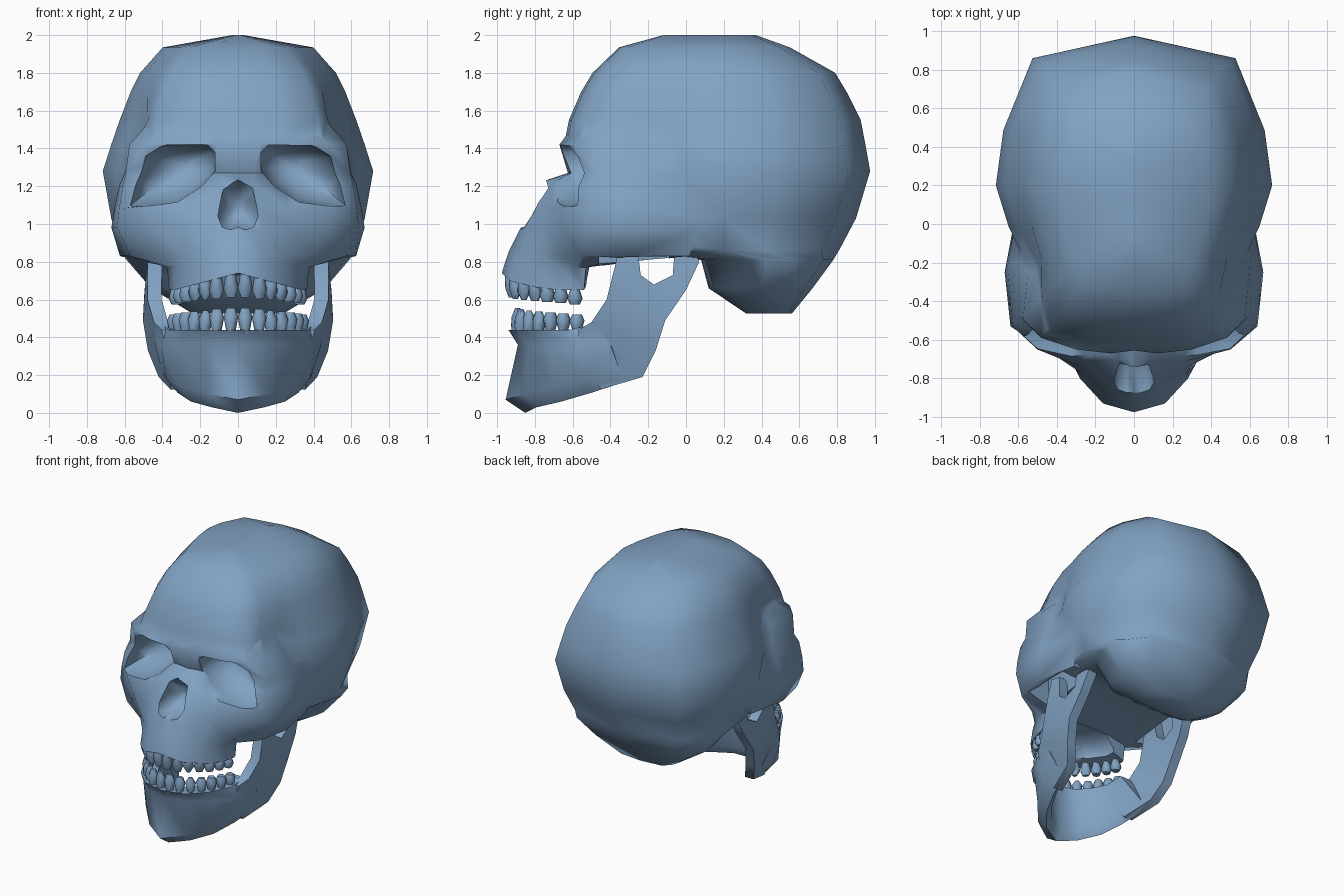
import bpy, bmesh, math
from mathutils import Vector

if "Cube" in bpy.data.objects:
    bpy.data.objects.remove(bpy.data.objects["Cube"])

bone = bpy.data.materials.new("blue_bone")
bone.diffuse_color = (.22, .36, .54, 1)
bone.use_nodes = True
bone.node_tree.nodes["Principled BSDF"].inputs["Base Color"].default_value = bone.diffuse_color


def loft(bm, rings):
    """Closed rings joined by quads, capped at both ends."""
    vs = [[bm.verts.new(p) for p in r] for r in rings]
    n = len(rings[0])
    for a, b in zip(vs, vs[1:]):
        for i in range(n):
            j = (i + 1) % n
            bm.faces.new((a[i], a[j], b[j], b[i]))
    bm.faces.new(vs[0])
    bm.faces.new(vs[-1])


def finish(bm, name):
    bmesh.ops.recalc_face_normals(bm, faces=bm.faces)
    me = bpy.data.meshes.new(name)
    bm.to_mesh(me)
    bm.free()
    me.materials.append(bone)
    ob = bpy.data.objects.new(name, me)
    bpy.context.collection.objects.link(ob)
    return ob


def solid(name, rings):
    bm = bmesh.new()
    loft(bm, rings)
    bmesh.ops.recalc_face_normals(bm, faces=bm.faces)
    bmesh.ops.triangulate(bm, faces=[f for f in bm.faces if len(f.verts) > 4])
    return finish(bm, name)


def boolean(target, tool, op):
    m = target.modifiers.new(op, 'BOOLEAN')
    m.operation, m.object, m.solver = op, tool, 'EXACT'
    bpy.context.view_layer.objects.active = target
    bpy.ops.object.modifier_apply(modifier=m.name)
    bpy.data.objects.remove(tool)


def smooth(ob, deg):
    bpy.ops.object.select_all(action='DESELECT')
    ob.select_set(True)
    bpy.context.view_layer.objects.active = ob
    bpy.ops.object.shade_smooth_by_angle(angle=math.radians(deg))


def mirrored(half):
    return half + [(-x, y, z) for x, y, z in reversed(half) if abs(x) > 1e-4]


def interp(table, v):
    if v <= table[0][0]:
        return table[0][1]
    for (a, p), (b, q) in zip(table, table[1:]):
        if v <= b:
            return p + (q - p) * (v - a) / (b - a)
    return table[-1][1]


# Cranium: a half outline scaled per level (z, front y, back y, half width)
outline = [(0, -1), (.36, -.985), (.70, -.91), (.85, -.73), (.93, -.5), (.97, -.27),
           (1, 0), (.94, .37), (.73, .85), (0, 1)]
levels = [(2.0, -.12, .37, .03), (1.935, -.355, .55, .40), (1.80, -.495, .79, .52),
          (1.70, -.555, .85, .57), (1.55, -.62, .925, .63), (1.42, -.645, .95, .675),
          (1.28, -.60, .975, .72), (1.03, -.55, .90, .675), (.86, -.50, .81, .62),
          (.81, .08, .78, .59), (.66, .12, .67, .46), (.525, .32, .56, .24)]
rings = []
for z, yf, yb, w in levels:
    yw, half = max(.2, (yf + yb) / 2), []
    for u, v in outline:
        x, y = u * w, yw + v * ((yw - yf) if v < 0 else (yb - yw))
        # temple hollow, fading into a narrower forehead
        x *= 1 - (.17 if z < 1.65 else .10) * math.exp(-((y + .24) / .24) ** 2)
        half.append((x, y, z))
    rings.append(mirrored(half))
skull = solid("skull", rings)

# Face: front z, side z, then outline from midline to side
rows = [
    (1.62, 1.60, (0, -.53), (.12, -.53), (.28, -.50), (.38, -.42), (.42, -.34), (.42, -.22)),
    (1.42, 1.42, (0, -.655), (.12, -.67), (.30, -.65), (.48, -.59), (.575, -.49), (.55, -.25)),
    (1.27, 1.27, (0, -.625), (.09, -.61), (.30, -.60), (.47, -.57), (.595, -.48), (.60, -.20)),
    (1.23, 1.20, (0, -.745), (.08, -.70), (.25, -.655), (.47, -.62), (.61, -.52), (.63, -.20)),
    (1.08, 1.08, (0, -.81), (.115, -.795), (.27, -.71), (.50, -.65), (.63, -.53), (.655, -.22)),
    (.97, .98, (0, -.88), (.125, -.855), (.28, -.74), (.45, -.655), (.64, -.53), (.67, -.25)),
    (.85, .83, (0, -.94), (.14, -.89), (.26, -.78), (.38, -.665), (.57, -.55), (.625, -.30)),
    (.80, .77, (0, -.957), (.15, -.91), (.27, -.79), (.34, -.67), (.375, -.58), (.36, -.53)),
    (.74, .65, (0, -.975), (.16, -.93), (.28, -.80), (.34, -.67), (.365, -.57), (.355, -.54))]
rings = []
for k, (zf, zs, *pts) in enumerate(rows):
    lx, ly = pts[-1]
    pts.append((lx - .06, ly + .32) if k < 7 else (lx * .5, ly + .02))
    rings.append(mirrored([(x, y, zf + (zs - zf) * min(1, x / .34)) for x, y in pts]))
boolean(skull, solid("face", rings), 'UNION')


def tapered(outline, centre, steps):
    """Front-view outline lofted along y, shrinking towards a centre."""
    cx, cz = centre
    return solid("cutter", [[(cx + (x - cx) * s, y, cz + (z - cz) * s) for x, z in outline]
                            for y, s in steps])


# Eye sockets and the hollows behind the cheek arches
socket = [(.12, 1.38), (.16, 1.42), (.40, 1.415), (.50, 1.36), (.55, 1.22), (.58, 1.09),
          (.46, 1.095), (.32, 1.115), (.19, 1.20), (.12, 1.28)]
for s in (1, -1):
    boolean(skull, tapered([(x * s, z) for x, z in socket], (.29 * s, 1.32),
                           [(-1.1, 1.01), (-.60, .99), (-.50, .87), (-.42, .6), (-.38, .2)]),
            'DIFFERENCE')
    pocket = [[(x * s, y, z) for x, y in ((a, c), (b, c), (b, d), (a, d))]
              for z, a, b, c, d in ((.4, .38, .58, -.47, -.08), (.86, .40, .58, -.46, -.09),
                                    (1.04, .47, .56, -.38, -.16))]
    boolean(skull, solid("cutter", pocket), 'DIFFERENCE')

# Nose opening
nose = mirrored([(0, 0, 1.24), (.08, 0, 1.195), (.10, 0, 1.10), (.11, 0, 1.04),
                 (.085, 0, .98), (.04, 0, .967), (0, 0, .98)])
boolean(skull, tapered([(x, z) for x, y, z in nose], (0, 1.09),
                       [(-1.1, 1), (-.73, .96), (-.64, .3)]), 'DIFFERENCE')

# Palate hollow
arch = mirrored([(0, -.86, 0), (.11, -.82, 0), (.19, -.73, 0), (.25, -.60, 0), (.26, -.42, 0)])
boolean(skull, solid("cutter", [[(x * s, y, z) for x, y, _ in arch]
                                for z, s in ((.5, 1), (.70, 1), (.78, .7))]), 'DIFFERENCE')
smooth(skull, 57)

# Lower jaw body: four outer points per station, plus the inward direction
stations = [
    ((0, 1), (0, -.94, .44), (0, -.89, .36), (0, -.955, .07), (0, -.85, .0)),
    ((-.4, .9), (.17, -.90, .44), (.17, -.835, .36), (.16, -.86, .10), (.14, -.79, .03)),
    ((-.8, .6), (.29, -.78, .44), (.31, -.72, .35), (.31, -.69, .14), (.25, -.66, .06)),
    ((-1, .15), (.37, -.62, .44), (.405, -.57, .34), (.38, -.53, .18), (.32, -.50, .107)),
    ((-1, 0), (.40, -.48, .47), (.44, -.40, .36), (.40, -.35, .22), (.37, -.32, .165))]
rings = []
for (dx, dy), *p in stations:
    top, low = p[0], p[3]
    p += [(low[0] + dx * .04, low[1] + dy * .04, low[2] + .06),
          (top[0] + dx * .12, top[1] + dy * .12, top[2])]
    rings.append(p)
left = [[(-x, y, z) for x, y, z in r] for r in rings[:0:-1]]
jaw = solid("lower_jaw", left + rings)

# Jaw branches with the notch between the two upper prongs
branch = [(-.57, .44), (-.50, .48), (-.42, .60), (-.37, .80), (-.35, .92), (-.26, .90), (-.24, .73),
          (-.17, .68), (-.07, .73), (-.06, .87), (.04, .87), (.07, .80), (0, .65), (-.11, .49),
          (-.16, .33), (-.23, .19), (-.45, .125), (-.57, .28)]
width = [(.12, .39), (.19, .42), (.35, .485), (.5, .505), (.65, .495), (.92, .465)]
for s in (1, -1):
    outer = [(s * (interp(width, z) - .48 * max(0, -.38 - y)), y, z) for y, z in branch]
    inner = [(x - s * .075, y, z) for x, y, z in outer]
    boolean(jaw, solid("branch", [outer, inner]), 'UNION')
smooth(jaw, 55)


# Teeth: seven per side, spaced along each dental arch
def teeth(name, path, root, tip):
    bm = bmesh.new()
    pts = [Vector(p) for p in path]
    lens = [(b - a).length for a, b in zip(pts, pts[1:])]
    step = sum(lens) / 7
    for i in range(7):
        d, k = (i + .5) * step, 0
        while d > lens[k]:
            d -= lens[k]
            k += 1
        u = (pts[k + 1] - pts[k]).normalized()
        c, v, t = pts[k] + u * d, Vector((-u.y, u.x)), i / 6
        z0, z1 = (r[0] + (r[1] - r[0]) * t for r in (root, tip))
        molar = i > 3
        tip_w, tip_d = (.65, .65) if molar else (.35, .3) if i == 2 else (.6, .3)
        prof = [(0, .55, .7), (.3, .75, .85), (.65, 1, 1 if molar else .75), (1, tip_w, tip_d)]
        for s in (1, -1):
            rings = []
            for f, a, b in prof:
                ring = []
                for j in range(8):
                    w = math.tau * (j + .5) / 8
                    q = c + u * (math.cos(w) * a * step * .52) + v * (math.sin(w) * b * .042)
                    ring.append((s * q.x, q.y, z0 + (z1 - z0) * f))
                rings.append(ring)
            loft(bm, rings)
    smooth(finish(bm, name), 50)


teeth("upper_teeth", [(0, -.935), (.14, -.895), (.25, -.775), (.31, -.65), (.335, -.55)],
      (.75, .66), (.61, .575))
teeth("lower_teeth", [(0, -.90), (.13, -.87), (.25, -.76), (.32, -.63), (.345, -.54)],
      (.42, .43), (.555, .52))
